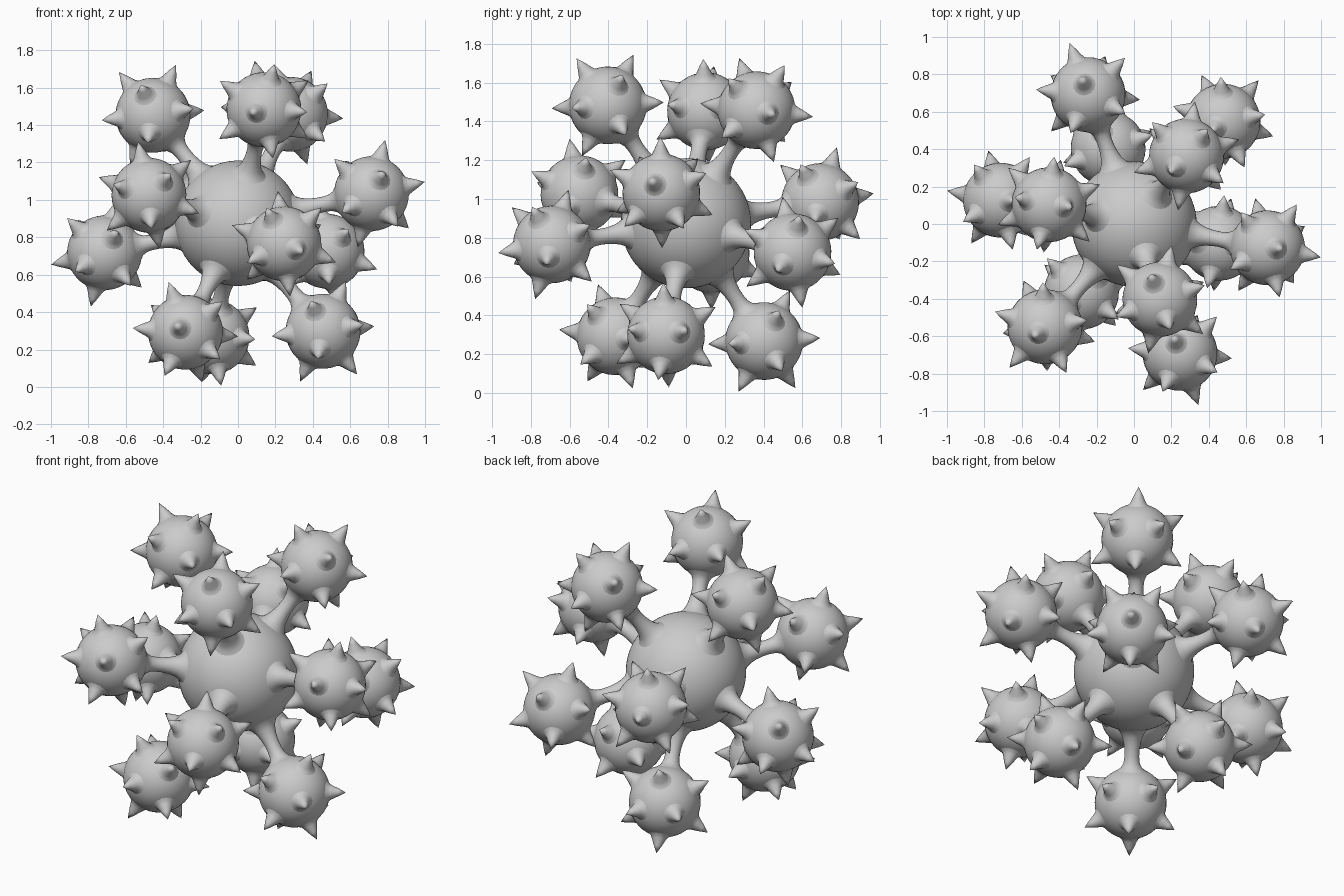
import bpy
import bmesh
import math
from mathutils import Matrix, Vector

old = bpy.data.objects.get("Cube")
if old:
    bpy.data.objects.remove(old, do_unlink=True)

CENTRE = Vector((0, 0, 0.875))
ARM, BALL, CORE = 0.742, 0.2, 0.335
TILT = Matrix.Rotation(-0.036, 4, 'X') @ Matrix.Rotation(-0.02, 4, 'Y')

grey = bpy.data.materials.new("plain grey")
grey.use_nodes = True
colour = (0.6, 0.6, 0.6, 1)
grey.diffuse_color = colour
grey.node_tree.nodes["Principled BSDF"].inputs["Base Color"].default_value = colour


def lathe(bm, profile, matrix, sides=16):
    """Revolve (radius, height) points about z; a zero radius closes to a tip."""
    previous = None
    for radius, height in profile:
        if radius == 0:
            ring = [bm.verts.new(matrix @ Vector((0, 0, height)))] * sides
        else:
            ring = [bm.verts.new(matrix @ Vector((radius * math.cos(a), radius * math.sin(a), height)))
                    for a in (math.tau * i / sides for i in range(sides))]
        if previous:
            for i in range(sides):
                j = (i + 1) % sides
                corners = [previous[i], previous[j], ring[j], ring[i]]
                bm.faces.new(list(dict.fromkeys(corners)))
        previous = ring


def mesh_from(bm, name):
    for face in bm.faces:
        face.smooth = True
    mesh = bpy.data.meshes.new(name)
    bm.to_mesh(mesh)
    bm.free()
    mesh.materials.append(grey)
    return mesh


def place(name, mesh, matrix):
    obj = bpy.data.objects.new(name, mesh)
    obj.matrix_world = matrix
    bpy.context.collection.objects.link(obj)


def frame(z_axis, x_hint):
    """Rotation taking z to z_axis, with x as near x_hint as possible."""
    z = z_axis.normalized()
    y = z.cross(x_hint).normalized()
    return Matrix((y.cross(z), y, z)).transposed().to_4x4()


# Spike directions on a ball: one outward, five high, five low
ring_angle = math.atan(2)
spikes = [Vector((0, 0, 1))]
for polar, turn in ((ring_angle, 0), (math.pi - ring_angle, math.pi / 5)):
    for i in range(5):
        a = turn + math.tau * i / 5
        spikes.append(Vector((math.sin(polar) * math.cos(a), math.sin(polar) * math.sin(a), math.cos(polar))))

# Spiked ball with gently flared spikes
bm = bmesh.new()
bmesh.ops.create_uvsphere(bm, u_segments=40, v_segments=24, radius=BALL)
spike_profile = [(0.064, 0.188), (0.048, 0.2), (0.039, 0.216), (0.022, 0.254), (0, 0.296)]
for d in spikes:
    lathe(bm, spike_profile, frame(d, Vector((0.31, 0.9, 0.17))))
ball_mesh = mesh_from(bm, "spiked_ball")

# Strut flaring into the core and into the ball
bm = bmesh.new()
lathe(bm, [(0.095, 0.318), (0.073, 0.337), (0.058, 0.365), (0.048, 0.4), (0.042, 0.44),
           (0.041, 0.48), (0.045, 0.515), (0.058, 0.542), (0.085, 0.562)], Matrix(), 24)
strut_mesh = mesh_from(bm, "strut")

# Central core
bm = bmesh.new()
bmesh.ops.create_uvsphere(bm, u_segments=64, v_segments=40, radius=CORE)
place("core", mesh_from(bm, "core"), Matrix.Translation(CENTRE))

# Twelve arms: two triads above, mirrored through the centre below
high_polar, low_polar = math.radians(37.38), math.radians(79.19)
count = 0
for polar, azimuth in ((high_polar, 49.5), (low_polar, -10.5)):
    for i in range(3):
        a = math.radians(azimuth + 120 * i)
        out = Vector((math.sin(polar) * math.cos(a), math.sin(polar) * math.sin(a), math.cos(polar)))
        for side in (1, -1):
            count += 1
            base = Matrix.Translation(CENTRE) @ TILT @ frame(out * side, Vector((0, 0, side)))
            place(f"strut_{count}", strut_mesh, base)
            place(f"spiked_ball_{count}", ball_mesh, base @ Matrix.Translation((0, 0, ARM)))
